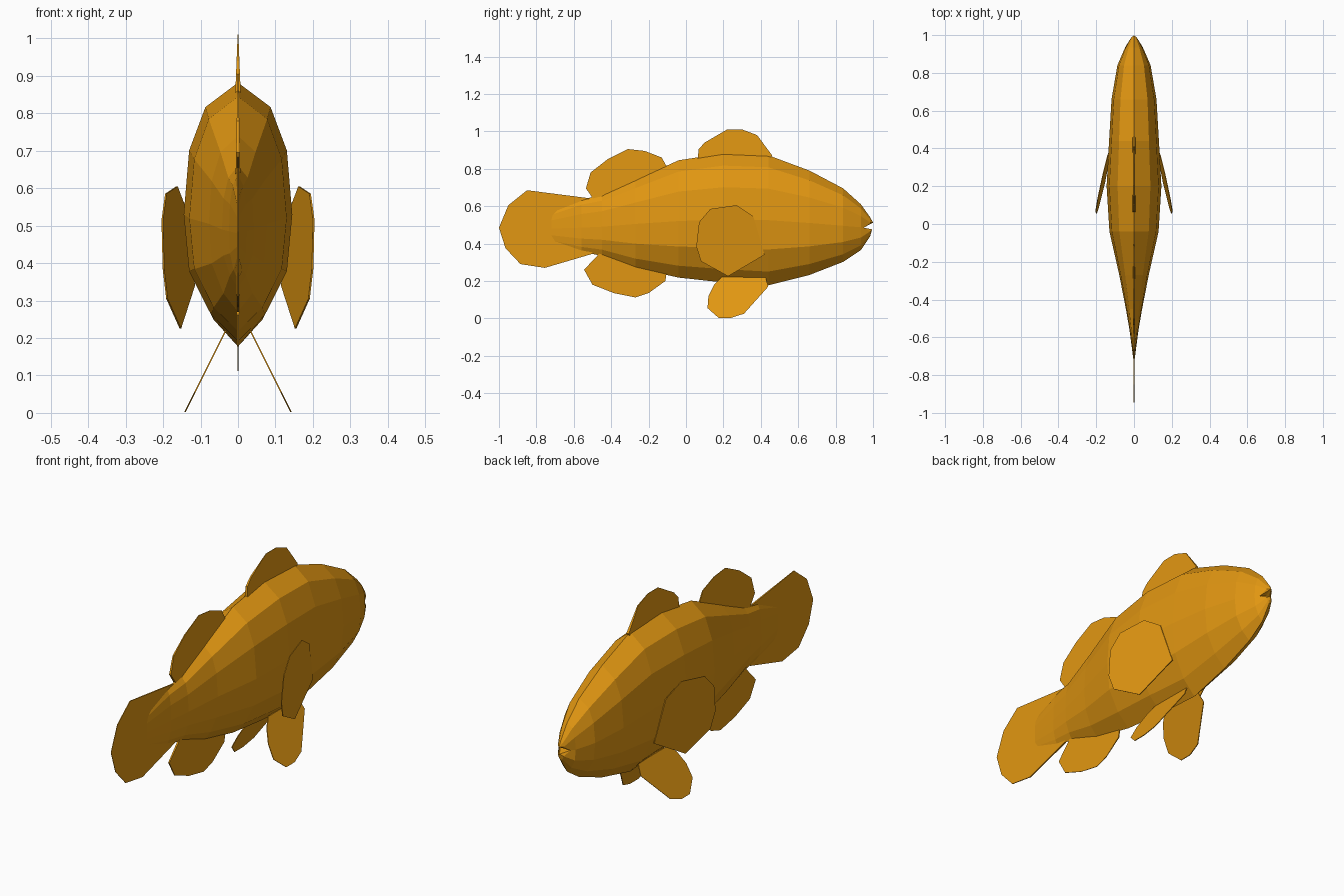
import bpy, bmesh

orange = bpy.data.materials.new("golden orange")
orange.diffuse_color = (0.76, 0.31, 0.006, 1)


def finish(bm, name):
    bmesh.ops.recalc_face_normals(bm, faces=bm.faces)
    mesh = bpy.data.meshes.new(name)
    bm.to_mesh(mesh)
    bm.free()
    mesh.materials.append(orange)
    obj = bpy.data.objects.new(name, mesh)
    bpy.context.collection.objects.link(obj)
    return obj


# Body: twelve-sided rings, each (y, top z, widest z, bottom z, half width)
RINGS = [
    (-0.72, 0.57, 0.48, 0.40, 0.003),
    (-0.56, 0.635, 0.485, 0.355, 0.024),
    (-0.45, 0.66, 0.49, 0.335, 0.043),
    (-0.27, 0.74, 0.505, 0.27, 0.078),
    (-0.04, 0.845, 0.52, 0.218, 0.13),
    (0.20, 0.882, 0.53, 0.192, 0.145),
    (0.44, 0.872, 0.525, 0.177, 0.132),
    (0.66, 0.79, 0.51, 0.232, 0.119),
    (0.84, 0.695, 0.495, 0.302, 0.088),
    (0.935, 0.61, 0.487, 0.365, 0.047),
    (0.985, 0.54, 0.485, 0.44, 0.018),
]
HALF = [(0, 1), (0.6, 0.815), (0.9, 0.486), (1, 0), (0.9, -0.45), (0.5, -0.79), (0, -1)]
SECTION = HALF + [(-x, z) for x, z in HALF[-2:0:-1]]

bm = bmesh.new()
loops = []
for y, top, mid, low, w in RINGS:
    loops.append([bm.verts.new((w * u, y, mid + v * (top - mid if v > 0 else mid - low)))
                  for u, v in SECTION])
for a, b in zip(loops, loops[1:]):
    for i in range(12):
        j = (i + 1) % 12
        bm.faces.new((a[i], a[j], b[j], b[i]))
bm.faces.new(loops[0])

# Lips and the notched mouth between them
nose = loops[-1]
for i in (3, 9):
    nose[i].co.y = 0.95
    nose[i].co.x *= 1.6
upper = bm.verts.new((0, 1.0, 0.512))
lower = bm.verts.new((0, 0.995, 0.476))
throat = bm.verts.new((0, 0.945, 0.485))
for i in range(12):
    lip = lower if 3 <= i < 9 else upper
    bm.faces.new((nose[i], nose[(i + 1) % 12], lip))
for corner in (nose[3], nose[9]):
    for lip in (upper, lower):
        bm.faces.new((corner, lip, throat))
finish(bm, "body")


# Fins: (y, z) outlines; x_of places the sheet, thick gives half thickness at (y, z)
def fin(name, outline, thick, x_of=lambda y, z: 0):
    bm = bmesh.new()
    sides = [[bm.verts.new((x_of(y, z) + s * thick(y, z), y, z)) for y, z in outline]
             for s in (1, -1)]
    for side in sides:
        bm.faces.new(side)
    n = len(outline)
    for i in range(n):
        j = (i + 1) % n
        bm.faces.new((sides[0][i], sides[0][j], sides[1][j], sides[1][i]))
    return finish(bm, name)


fin("tail_fin",
    [(-0.50, 0.64), (-0.85, 0.685), (-0.95, 0.605), (-1.0, 0.485), (-0.965, 0.375),
     (-0.885, 0.29), (-0.755, 0.27), (-0.50, 0.345)],
    lambda y, z: 0.001 + 0.006 * (y + 1))
fin("front_dorsal_fin",
    [(0.06, 0.83), (0.068, 0.905), (0.10, 0.94), (0.22, 1.01), (0.30, 1.01),
     (0.38, 0.98), (0.46, 0.872), (0.44, 0.83)],
    lambda y, z: 0.001 + 0.04 * (1.01 - z))
fin("rear_dorsal_fin",
    [(-0.49, 0.63), (-0.535, 0.695), (-0.51, 0.78), (-0.42, 0.85), (-0.31, 0.905),
     (-0.22, 0.895), (-0.13, 0.86), (-0.105, 0.815), (-0.12, 0.74)],
    lambda y, z: 0.001 + 0.02 * (0.905 - z))
fin("anal_fin",
    [(-0.46, 0.35), (-0.545, 0.26), (-0.50, 0.18), (-0.385, 0.135), (-0.27, 0.112),
     (-0.20, 0.135), (-0.11, 0.20), (-0.10, 0.27)],
    lambda y, z: 0.001 + 0.015 * (z - 0.11))

# Paired fins, mirrored to both sides
PECTORAL = [(0.36, 0.545), (0.27, 0.605), (0.13, 0.585), (0.07, 0.515), (0.055, 0.385),
            (0.08, 0.305), (0.225, 0.225), (0.42, 0.34)]
PELVIC = [(0.19, 0.22), (0.15, 0.18), (0.12, 0.12), (0.115, 0.055), (0.175, 0.002),
          (0.24, 0.002), (0.31, 0.025), (0.44, 0.17), (0.425, 0.22)]
for side, s in (("left", -1), ("right", 1)):
    fin(side + "_pectoral_fin", PECTORAL, lambda y, z: 0.002,
        lambda y, z: s * (0.2 - 0.22 * (y - 0.055) + 0.05 * (z - 0.4)))
    fin(side + "_pelvic_fin", PELVIC, lambda y, z: 0.002,
        lambda y, z: s * (0.143 - 0.5 * z))
